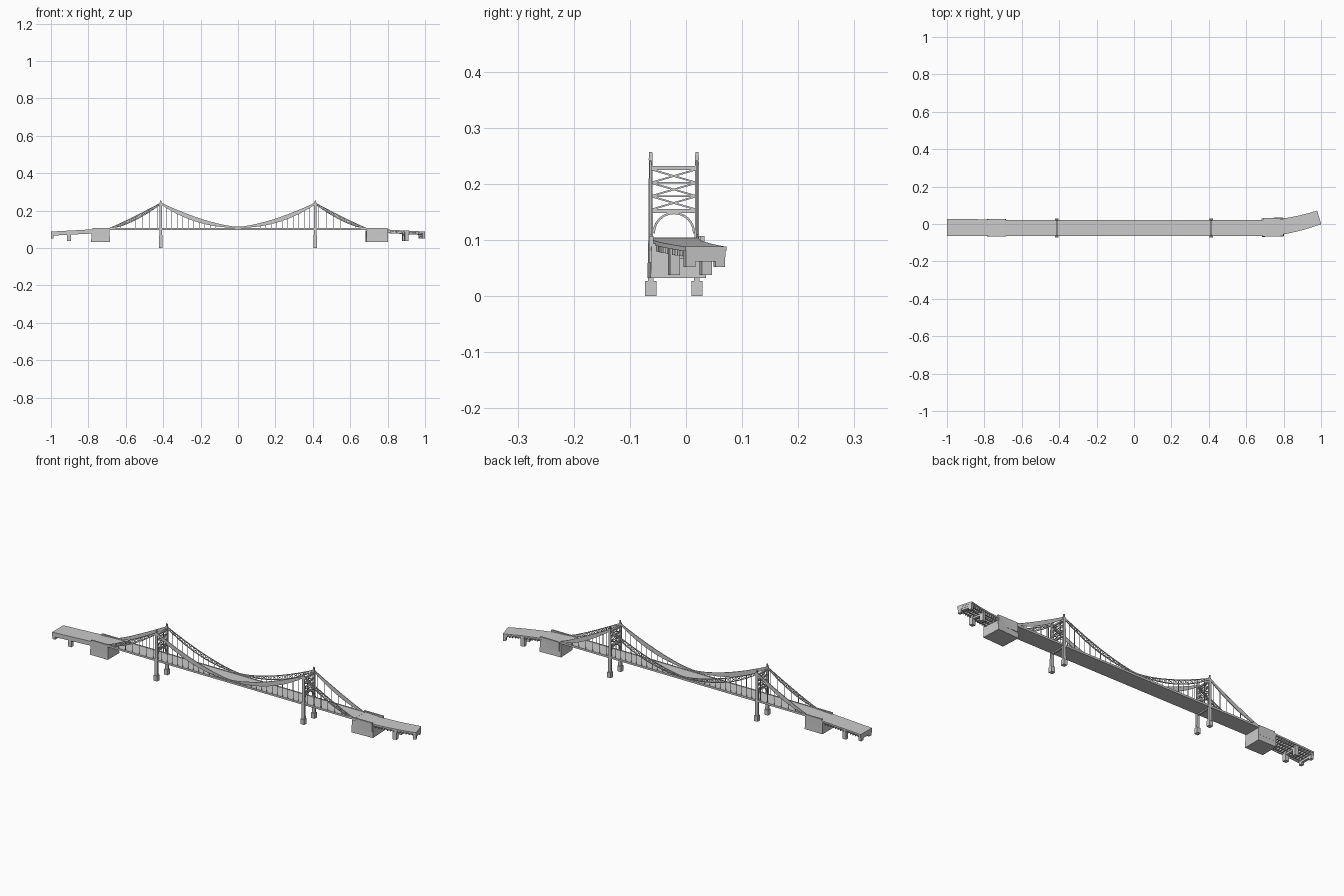
import bpy, bmesh, math
from mathutils import Vector, Matrix

if "Cube" in bpy.data.objects:
    bpy.data.objects.remove(bpy.data.objects["Cube"])

YF, YB, YC = -0.063, 0.0195, -0.0215      # front cable, back cable, centre line
TX = 0.413                               # tower position
DECK_TOP = 0.104


def finish(bm, name):
    bmesh.ops.recalc_face_normals(bm, faces=bm.faces)
    me = bpy.data.meshes.new(name)
    bm.to_mesh(me)
    bm.free()
    ob = bpy.data.objects.new(name, me)
    bpy.context.collection.objects.link(ob)
    return ob


def box(bm, x0, x1, y0, y1, z0, z1, top=1.0, pivot=None, angle=0):
    """Box by its limits; top scales the upper face, angle turns it about z."""
    vs = bmesh.ops.create_cube(bm, size=1)['verts']
    c = Vector(((x0 + x1) / 2, (y0 + y1) / 2, (z0 + z1) / 2))
    for v in vs:
        s = top if v.co.z > 0 else 1
        d = Vector((v.co.x * (x1 - x0) * s, v.co.y * (y1 - y0) * s, v.co.z * (z1 - z0)))
        v.co = c + Matrix.Rotation(angle, 3, 'Z') @ d


def bar(bm, a, b, w, h=None):
    """Square bar between two points."""
    a, b = Vector(a), Vector(b)
    d = b - a
    if d.length < 1e-4:
        return
    m = Matrix.Translation((a + b) / 2) @ d.to_track_quat('Z', 'Y').to_matrix().to_4x4()
    bmesh.ops.create_cube(bm, size=1, matrix=m @ Matrix.Diagonal((w, h or w, d.length, 1)))


def sweep(bm, sections):
    """Skin a list of closed cross-sections and cap the ends."""
    rings = [[bm.verts.new(p) for p in s] for s in sections]
    n = len(rings[0])
    for r, q in zip(rings, rings[1:]):
        for i in range(n):
            bm.faces.new((r[i], r[(i + 1) % n], q[(i + 1) % n], q[i]))
    bm.faces.new(rings[0])
    bm.faces.new(rings[-1])


# Main deck
bm = bmesh.new()
box(bm, -0.70, 0.70, YF - 0.001, YB + 0.003, 0.096, DECK_TOP)
for y in (YF, YB + 0.001):
    box(bm, -0.70, 0.70, y - 0.002, y + 0.002, DECK_TOP - 0.001, DECK_TOP + 0.002)
finish(bm, "main_deck")

# Towers
for side, s in (("left", -1), ("right", 1)):
    x = s * TX
    bm = bmesh.new()
    for y in (YF, YB):
        box(bm, x - 0.010, x + 0.010, y - 0.010, y + 0.010, 0, 0.027)
        box(bm, x - 0.0085, x + 0.0085, y - 0.005, y + 0.005, 0.027, 0.10, 0.9)
        box(bm, x - 0.0075, x + 0.0075, y - 0.004, y + 0.004, 0.10, 0.243, 0.8)
        box(bm, x - 0.003, x + 0.003, y - 0.0035, y + 0.0035, 0.243, 0.257, 0.8)
    finish(bm, side + "_tower_legs")
    bm = bmesh.new()
    for z, h in ((0.2285, 0.007), (0.151, 0.006), (0.094, 0.008)):
        box(bm, x - 0.004, x + 0.004, YF, YB, z - h / 2, z + h / 2)
    levels = [0.154, 0.178, 0.202, 0.226]
    for z0, z1 in zip(levels, levels[1:]):
        bar(bm, (x, YF, z0), (x, YB, z1), 0.003)
        bar(bm, (x, YF, z1), (x, YB, z0), 0.003)
        bar(bm, (x, YF, z0), (x, YB, z0), 0.003)
    # portal arch
    arc = [(x, YC + 0.036 * math.cos(a), 0.112 + 0.036 * math.sin(a))
           for a in [math.pi * i / 12 for i in range(13)]]
    for a, b in zip(arc, arc[1:]):
        bar(bm, a, b, 0.004)
    finish(bm, side + "_tower_bracing")

# Lens-shaped suspension trusses: (tower x, far x, far z, upper power, lower power)
N = 14
for side, s in (("left", -1), ("right", 1)):
    for span, x_end, z_end, pu, pl in (("main", 0, 0.111, 1.5, 2.2),
                                       ("side", 0.685, 0.107, 1.1, 1.55)):
        up, lo = [], []
        for i in range(N + 1):
            t = i / N
            x = s * (x_end + (TX - x_end) * t)
            up.append((x, z_end + (0.240 - z_end) * t ** pu + 0.001))
            lo.append((x, z_end + (0.236 - z_end) * t ** pl - 0.001))
        for row, y in (("front", YF), ("back", YB)):
            name = f"{side}_{row}_{span}"
            bm = bmesh.new()
            for c in (up, lo):
                for (xa, za), (xb, zb) in zip(c, c[1:]):
                    bar(bm, (xa, y, za), (xb, y, zb), 0.0035)
            solid = (row == "front") == (span == "main")
            if solid:
                sweep(bm, [[(u[0], y - 0.0015, u[1]), (u[0], y + 0.0015, u[1]),
                            (l[0], y + 0.0015, l[1]), (l[0], y - 0.0015, l[1])]
                           for u, l in zip(up, lo)])
            else:
                for i in range(N):
                    bar(bm, (up[i][0], y, up[i][1]), (lo[i + 1][0], y, lo[i + 1][1]), 0.002)
                    bar(bm, (lo[i][0], y, lo[i][1]), (up[i + 1][0], y, up[i + 1][1]), 0.002)
                    bar(bm, (up[i][0], y, up[i][1]), (lo[i][0], y, lo[i][1]), 0.002)
            finish(bm, name + "_truss")
            # vertical hangers
            bm = bmesh.new()
            step = 1 if span == "main" else 2
            for x, z in lo[1:-1:step]:
                bar(bm, (x, y, DECK_TOP - 0.002), (x, y, z), 0.002)
            finish(bm, name + "_hangers")

# Anchorages with side walls
for name, x0, x1, y0, y1, ang in (("left_anchorage", -0.785, -0.685, -0.066, 0.026, 0),
                                  ("right_anchorage", 0.683, 0.80, -0.066, 0.033, 0.05)):
    bm = bmesh.new()
    box(bm, x0, x1, y0, y1, 0.032, 0.094, 0.97, angle=ang)
    for y in (y0 + 0.004, y1 - 0.004):
        box(bm, x0 + 0.006, x1 - 0.002, y - 0.004, y + 0.004, 0.06, 0.107)
    finish(bm, name)


# Approach viaducts follow a centre line: position, half width, heading
def left_path(t):
    return -0.70 - 0.30 * t, YC + 0.001 + 0.002 * t, 0.045, 0.0


def right_path(t):
    return 0.69 + 0.30 * t, YC + 0.057 * t ** 1.8, 0.0445 - 0.0065 * t, 0.29 * t


for side, path, zend in (("left", left_path, 0.088), ("right", right_path, 0.088)):
    def at(t, k, z):
        x, y, hw, a = path(t)
        return (x - math.sin(a) * hw * k, y + math.cos(a) * hw * k, z)

    def top(t):
        return DECK_TOP + (zend - DECK_TOP) * t

    bm = bmesh.new()
    ts = [i / 10 for i in range(11)]
    sweep(bm, [[at(t, -1, top(t)), at(t, 1, top(t)), at(t, 1, top(t) - 0.008),
                at(t, -1, top(t) - 0.008)] for t in ts])
    finish(bm, side + "_approach_deck")

    # longitudinal girders and cross beams
    bm = bmesh.new()
    ts = [0.33 + 0.66 * i / 14 for i in range(15)]
    for k in (-0.75, -0.25, 0.25, 0.75):
        for a, b in zip(ts, ts[1:]):
            bar(bm, at(a, k, top(a) - 0.012), at(b, k, top(b) - 0.012), 0.004, 0.012)
    for t in ts:
        bar(bm, at(t, -0.97, top(t) - 0.013), at(t, 0.97, top(t) - 0.013), 0.004, 0.011)
    finish(bm, side + "_approach_girders")
    if side == "left":
        bm = bmesh.new()
        sweep(bm, [[at(t, -1, top(t)), at(t, -0.96, top(t)), at(t, -0.96, top(t) - 0.022),
                    at(t, -1, top(t) - 0.022)] for t in (0.28, 0.64, 1)])
        finish(bm, "left_approach_fascia")

    # two-column piers
    bm = bmesh.new()
    for t, z0 in ((0.68, 0.038), (0.975, 0.052)):
        ang = path(t)[3]
        for k in (-0.72, 0.72):
            x, y, _ = at(t, k, 0)
            w = 0.007 if t > 0.9 else 0.010
            box(bm, x - w, x + w, y - 0.009, y + 0.009, z0, top(t) - 0.008, angle=ang)
        bar(bm, at(t, -0.9, top(t) - 0.021), at(t, 0.9, top(t) - 0.021), 0.012, 0.012)
    finish(bm, side + "_approach_piers")
